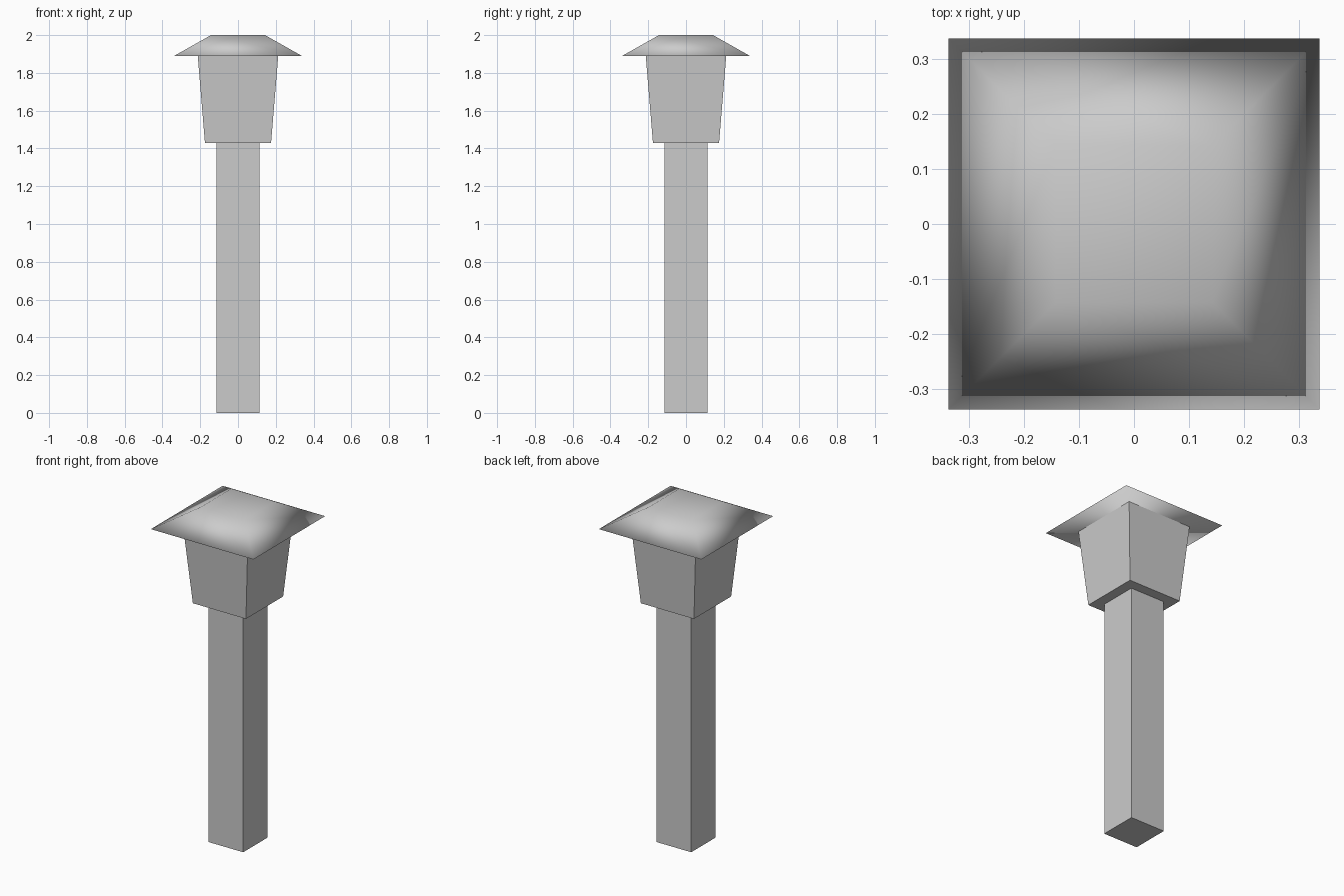
import bpy, bmesh

if "Cube" in bpy.data.objects:
    bpy.data.objects.remove(bpy.data.objects["Cube"])

grey = bpy.data.materials.new("light_grey")
grey.diffuse_color = (0.6, 0.6, 0.6, 1)
grey.use_nodes = True
grey.node_tree.nodes["Principled BSDF"].inputs["Base Color"].default_value = grey.diffuse_color


def tapered_box(name, bottom, top, z0, z1, smooth=False):
    """Closed square block with half-widths bottom and top."""
    bm = bmesh.new()
    bmesh.ops.create_cube(bm, size=2)
    for v in bm.verts:
        half, z = (top, z1) if v.co.z > 0 else (bottom, z0)
        v.co = (v.co.x * half, v.co.y * half, z)
    for f in bm.faces:
        f.smooth = smooth
    mesh = bpy.data.meshes.new(name)
    bm.to_mesh(mesh)
    bm.free()
    mesh.materials.append(grey)
    obj = bpy.data.objects.new(name, mesh)
    bpy.context.collection.objects.link(obj)
    return obj


# Square post
tapered_box("post", 0.114, 0.114, 0, 1.43)
# Lantern housing, widening upward
tapered_box("lantern_housing", 0.175, 0.213, 1.43, 1.89)
# Overhanging roof cap, smooth across all of its edges
tapered_box("roof_cap", 0.338, 0.143, 1.89, 2.0, smooth=True)
